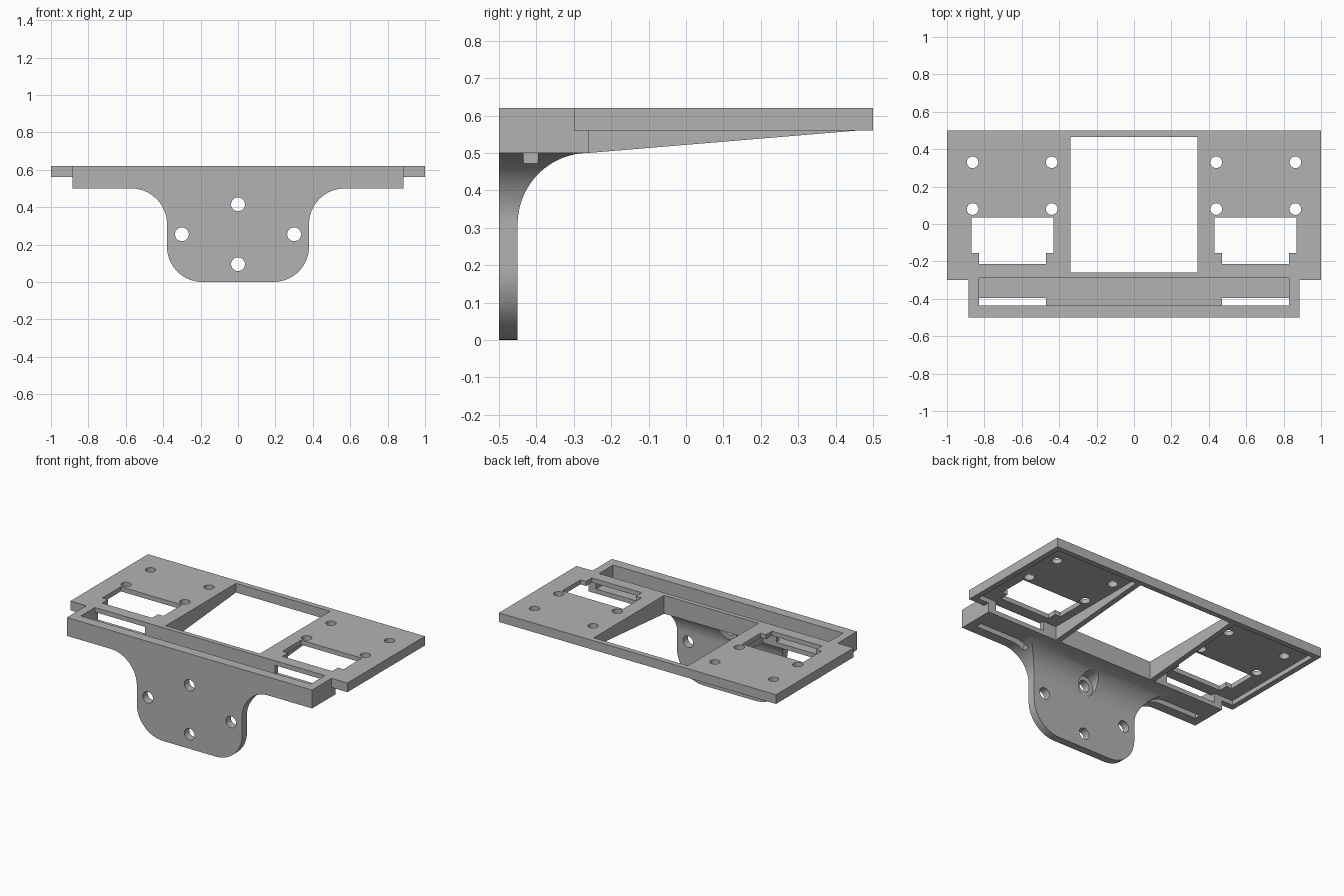
import bpy, math
from mathutils import Vector

cube = bpy.data.objects.get("Cube")
if cube:
    bpy.data.objects.remove(cube, do_unlink=True)

grey = bpy.data.materials.new("plain grey")
grey.use_nodes = True
tone = (0.45, 0.45, 0.45, 1)
grey.diffuse_color = tone
grey.node_tree.nodes["Principled BSDF"].inputs["Base Color"].default_value = tone

TOP, LOW, RIM = 0.62, 0.5, 0.56      # deck top, box underside, deck rim underside
BACK = -0.26                         # rear face of the front box
R = 0.19                             # bracket corner radius


def prism(name, points, axis, lo, hi):
    """Extrude a 2D outline along an axis; outline is the other two axes in order."""
    def place(p, d):
        c = list(p)
        c.insert("xyz".index(axis), d)
        return Vector(c)
    n = len(points)
    verts = [place(p, lo) for p in points] + [place(p, hi) for p in points]
    faces = [list(range(n))[::-1], list(range(n, 2 * n))]
    faces += [[i, (i + 1) % n, n + (i + 1) % n, n + i] for i in range(n)]
    mesh = bpy.data.meshes.new(name)
    mesh.from_pydata(verts, [], faces)
    area = sum(a[0] * b[1] - b[0] * a[1] for a, b in zip(points, points[1:] + points[:1]))
    if (area < 0) != (axis == "y"):
        mesh.flip_normals()
    obj = bpy.data.objects.new(name, mesh)
    bpy.context.collection.objects.link(obj)
    mesh.materials.append(grey)
    return obj


def box(name, x0, x1, y0, y1, z0, z1):
    return prism(name, [(x0, y0), (x1, y0), (x1, y1), (x0, y1)], "z", z0, z1)


def arc(cx, cy, r, a0, a1, steps=16):
    angles = [math.radians(a0 + (a1 - a0) * i / steps) for i in range(steps + 1)]
    return [(cx + r * math.cos(a), cy + r * math.sin(a)) for a in angles]


def disc(cx, cy, r):
    return arc(cx, cy, r, 0, 360, 32)[:-1]


def combine(target, tool, operation):
    mod = target.modifiers.new("combine", "BOOLEAN")
    mod.operation, mod.solver, mod.object = operation, "EXACT", tool
    bpy.context.view_layer.update()
    graph = bpy.context.evaluated_depsgraph_get()
    mesh = bpy.data.meshes.new_from_object(target.evaluated_get(graph))
    target.modifiers.clear()
    target.data = mesh
    bpy.data.objects.remove(tool, do_unlink=True)


def add(tool):
    combine(body, tool, "UNION")


def cut(tool):
    combine(body, tool, "DIFFERENCE")


def mirrored(points, s):
    return [(s * x, y) for x, y in points]


# Deck with a hollow underside on each wing
body = box("mounting_bracket", -1, 1, -0.3, 0.5, RIM, TOP)
for s in (-1, 1):
    cut(prism("recess", mirrored([(0.375, BACK), (0.965, BACK), (0.965, 0.465), (0.375, 0.465)], s),
              "z", 0.4, 0.59))

# Front box and tapered ribs beside the central opening
add(box("front_box", -0.885, 0.885, -0.5, BACK, LOW, TOP))
for s in (-1, 1):
    x0, x1 = sorted((s * 0.33, s * 0.375))
    add(prism("rib", [(-0.28, LOW), (BACK, LOW), (0.46, RIM), (0.46, 0.6), (-0.28, 0.6)], "x", x0, x1))

# Hanging plate: front outline intersected with a filleted side profile
right = arc(0.19, R, R, -90, 0) + arc(0.57, 0.31, R, 180, 90)
right += [(0.6, LOW), (0.6, 0.52)]
outline = right + mirrored(right, -1)[::-1]
plate = prism("hanging_plate", outline, "y", -0.5, -0.2)
side = [(-0.5, -0.1), (-0.45, -0.1)] + arc(BACK, 0.31, R, 180, 90, 24) + [(BACK, 0.55), (-0.5, 0.55)]
combine(plate, prism("side_profile", side, "x", -0.8, 0.8), "INTERSECT")
add(plate)

# Central opening and the trough in the front box
cut(box("centre_opening", -0.34, 0.34, BACK, 0.465, 0.3, 0.8))
cut(box("trough", -0.83, 0.83, -0.435, -0.29, 0.53, 0.8))

for s in (-1, 1):
    # Stepped window, floor slit and passage into the trough
    window = [(0.43, 0.035), (0.43, -0.155), (0.47, -0.155), (0.47, -0.215),
              (0.83, -0.215), (0.83, -0.155), (0.87, -0.155), (0.87, 0.035)]
    cut(prism("window", mirrored(window, s), "z", 0.45, 0.8))
    x0, x1 = sorted((s * 0.47, s * 0.83))
    cut(box("slit", x0, x1, -0.435, -0.395, 0.3, 0.6))
    cut(box("passage", x0, x1, -0.32, -0.22, 0.53, 0.59))
    # Screw holes in the deck
    for x in (0.44, 0.863):
        for y in (0.08, 0.33):
            cut(prism("deck_hole", disc(s * x, y, 0.031), "z", 0.4, 0.8))

# Holes in the hanging plate, the top one with a counterbore
for x, z in ((0, 0.415), (0, 0.095), (-0.3, 0.255), (0.3, 0.255)):
    cut(prism("plate_hole", disc(x, z, 0.037), "y", -0.7, -0.3))
cut(prism("counterbore", disc(0, 0.415, 0.065), "y", -0.45, -0.3))

# Smooth curved walls, keep crisp edges
bpy.ops.object.select_all(action="DESELECT")
body.select_set(True)
bpy.context.view_layer.objects.active = body
bpy.ops.object.shade_smooth_by_angle(angle=math.radians(30))
